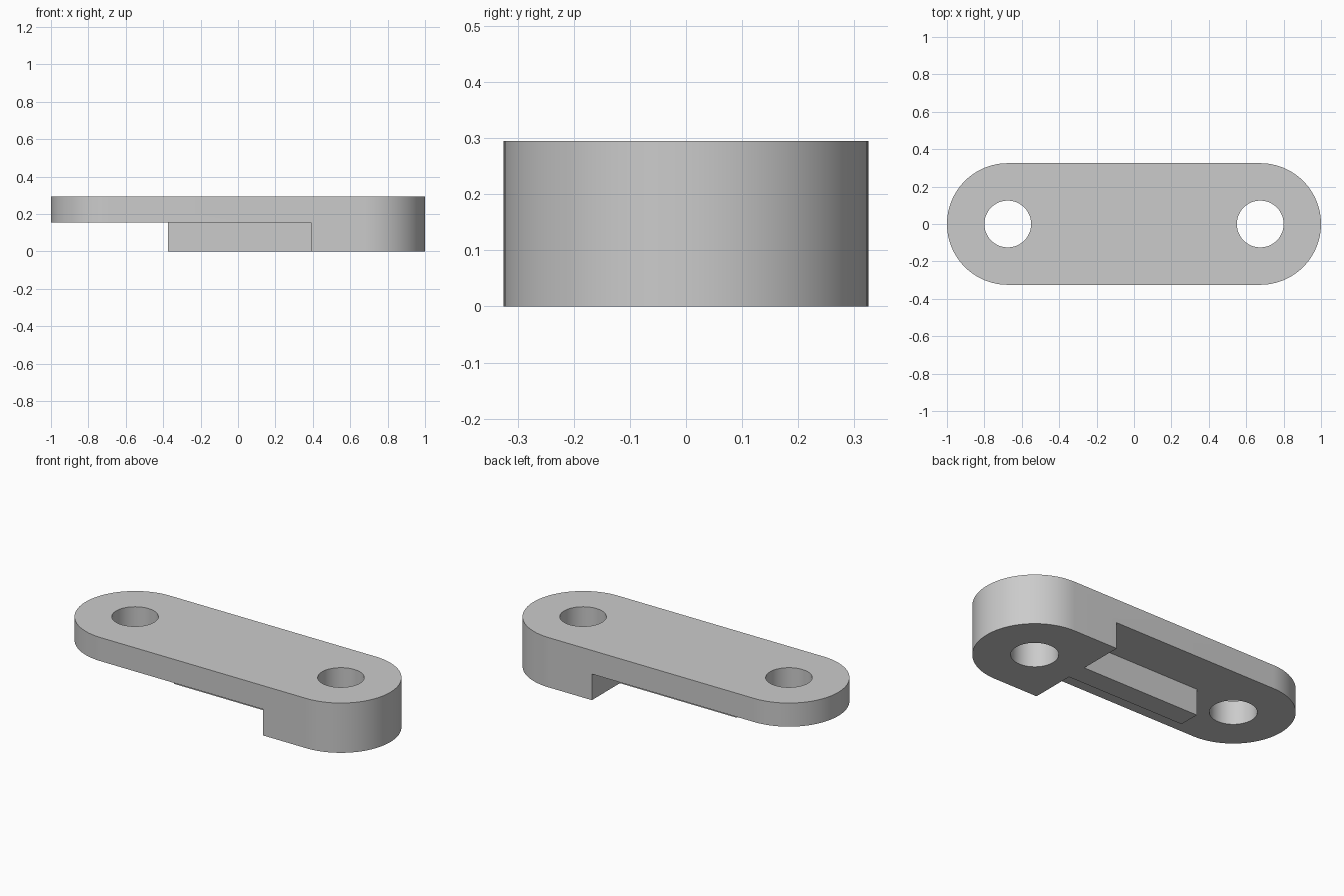
import bpy
import bmesh
from math import pi, sin, cos, radians

if "Cube" in bpy.data.objects:
    bpy.data.objects.remove(bpy.data.objects["Cube"], do_unlink=True)

HEIGHT = 0.295       # full thickness
PLATE_Z = 0.155      # underside of the thin arm
RADIUS = 0.325       # rounded ends
HOLE_X = 0.675
HOLE_R = 0.125
BLOCK_X = 0.39       # where the thick end starts
RIB_X = -0.375       # free end of the rib
RIB_Y = 0.062        # half width of the rib

grey = bpy.data.materials.new("plain_grey")
grey.use_nodes = True
colour = (0.6, 0.6, 0.6, 1)
grey.diffuse_color = colour
grey.node_tree.nodes["Principled BSDF"].inputs["Base Color"].default_value = colour


def arc(cx, radius, start, sweep, steps):
    return [(cx + radius * cos(start + sweep * i / steps),
             radius * sin(start + sweep * i / steps)) for i in range(steps + 1)]


def prism(name, outline, z0, z1):
    """Extrude a counter-clockwise outline from z0 up to z1."""
    bm = bmesh.new()
    base = bm.faces.new([bm.verts.new((x, y, z0)) for x, y in outline])
    top = bmesh.ops.extrude_face_region(bm, geom=[base])["geom"]
    moved = [v for v in top if isinstance(v, bmesh.types.BMVert)]
    bmesh.ops.translate(bm, verts=moved, vec=(0, 0, z1 - z0))
    bmesh.ops.recalc_face_normals(bm, faces=bm.faces)
    mesh = bpy.data.meshes.new(name)
    bm.to_mesh(mesh)
    bm.free()
    mesh.materials.append(grey)
    obj = bpy.data.objects.new(name, mesh)
    bpy.context.collection.objects.link(obj)
    return obj


def cut(target, cutter):
    cutter.hide_render = True
    mod = target.modifiers.new(cutter.name, "BOOLEAN")
    mod.operation = "DIFFERENCE"
    mod.solver = "EXACT"
    mod.object = cutter
    bpy.context.view_layer.objects.active = target
    bpy.ops.object.modifier_apply(modifier=mod.name)
    bpy.data.objects.remove(cutter, do_unlink=True)


# Link arm: rounded bar at full thickness
outline = arc(HOLE_X, RADIUS, -pi / 2, pi, 48) + arc(-HOLE_X, RADIUS, pi / 2, pi, 48)
arm = prism("link_arm", outline, 0, HEIGHT)

# Underside relief: leaves the thick end block and the central rib
relief = [(-1.2, -0.5), (BLOCK_X, -0.5), (BLOCK_X, -RIB_Y), (RIB_X, -RIB_Y),
          (RIB_X, RIB_Y), (BLOCK_X, RIB_Y), (BLOCK_X, 0.5), (-1.2, 0.5)]
cut(arm, prism("relief_cutter", relief, -0.2, PLATE_Z))

# Pin holes
for side in (-1, 1):
    circle = arc(side * HOLE_X, HOLE_R, 0, 2 * pi, 64)[:-1]
    cut(arm, prism("hole_cutter", circle, -0.2, HEIGHT + 0.2))

# Smooth curved walls, sharp rims
bpy.ops.object.select_all(action="DESELECT")
arm.select_set(True)
bpy.context.view_layer.objects.active = arm
bpy.ops.object.shade_smooth_by_angle(angle=radians(30))
